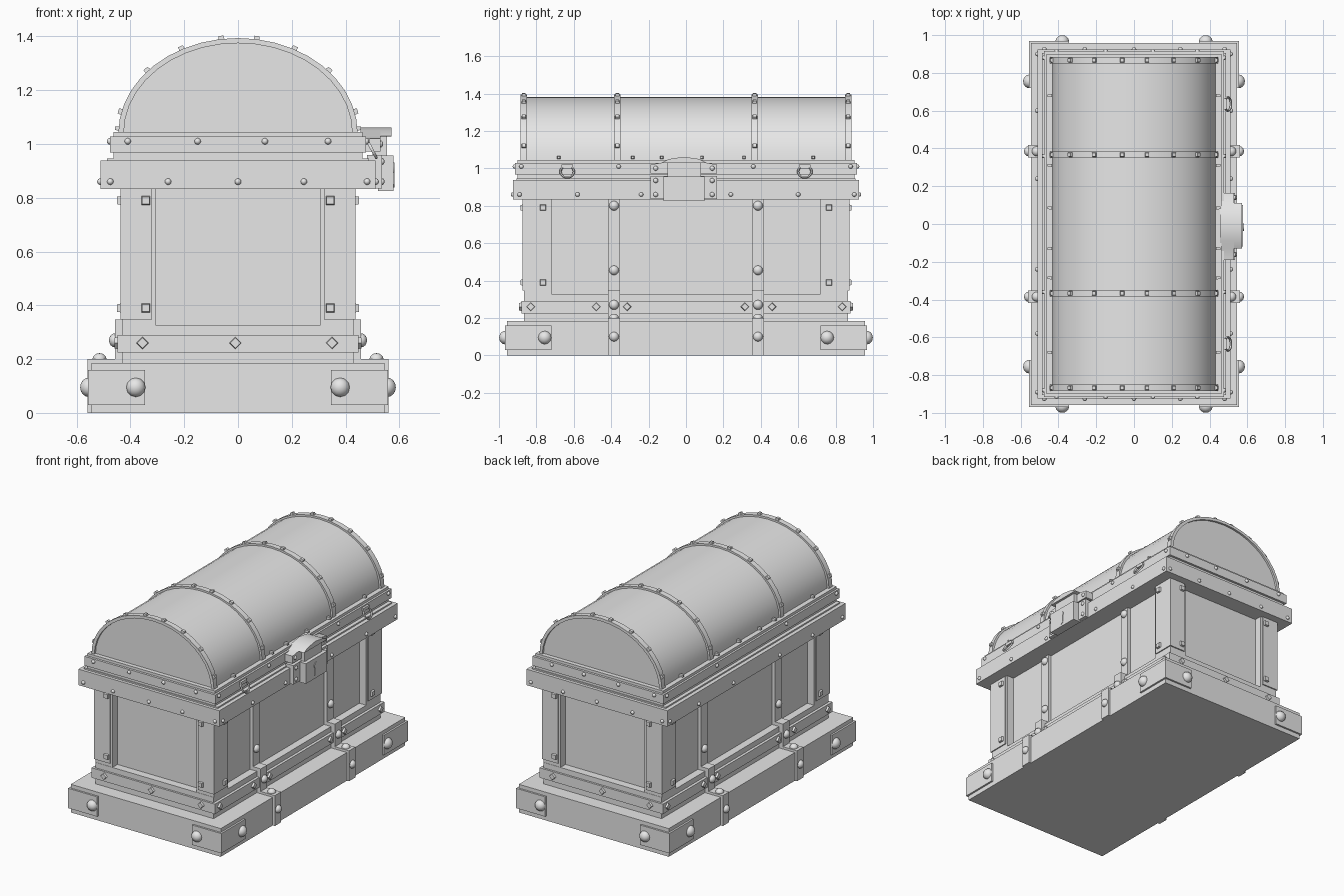
import bpy, bmesh
from math import sin, cos, pi, radians, atan2
from mathutils import Matrix, Vector

cube = bpy.data.objects.get("Cube")
if cube:
    bpy.data.objects.remove(cube)

grey = bpy.data.materials.new("plain grey")
grey.use_nodes = True
grey.diffuse_color = (0.8, 0.8, 0.8, 1)
grey.node_tree.nodes["Principled BSDF"].inputs["Base Color"].default_value = (0.8, 0.8, 0.8, 1)

SIGNS = (-1, 1)
CORNERS = [(sx, sy) for sx in SIGNS for sy in SIGNS]


def finish(name, bm, smooth=False):
    bmesh.ops.recalc_face_normals(bm, faces=bm.faces)
    mesh = bpy.data.meshes.new(name)
    bm.to_mesh(mesh)
    bm.free()
    mesh.materials.append(grey)
    obj = bpy.data.objects.new(name, mesh)
    bpy.context.collection.objects.link(obj)
    if smooth:
        bpy.ops.object.select_all(action='DESELECT')
        obj.select_set(True)
        bpy.context.view_layer.objects.active = obj
        bpy.ops.object.shade_smooth_by_angle(angle=radians(35))
    return obj


def add_box(bm, x0, x1, y0, y1, z0, z1):
    size = Matrix.Diagonal((abs(x1 - x0), abs(y1 - y0), abs(z1 - z0), 1))
    mid = Matrix.Translation(((x0 + x1) / 2, (y0 + y1) / 2, (z0 + z1) / 2))
    bmesh.ops.create_cube(bm, size=1, matrix=mid @ size)


def boxes(name, items):
    bm = bmesh.new()
    for item in items:
        add_box(bm, *item)
    return finish(name, bm)


def slab(name, x, y, z0, z1):
    return boxes(name, [(-x, x, -y, y, z0, z1)])


def facing(pos, normal):
    return Matrix.Translation(pos) @ Vector(normal).to_track_quat('Z', 'Y').to_matrix().to_4x4()


def domes(name, spots, r, height):
    """Round rivet heads, each given as (position, outward normal)."""
    bm = bmesh.new()
    for pos, normal in spots:
        bmesh.ops.create_uvsphere(bm, u_segments=12, v_segments=8, radius=1,
                                  matrix=facing(pos, normal) @ Matrix.Diagonal((r, r, height, 1)))
    return finish(name, bm, True)


def pegs(name, spots, r, height, turn=45):
    """Square tapered studs; turn 0 makes a diamond."""
    bm = bmesh.new()
    for pos, normal in spots:
        bmesh.ops.create_cone(bm, cap_ends=True, segments=4, radius1=r, radius2=r * 0.75, depth=2 * height,
                              matrix=facing(pos, normal) @ Matrix.Rotation(radians(turn), 4, 'Z'))
    return finish(name, bm)


def prism(name, outline, axis, a, b):
    """Extrude a closed 2D outline along x (yz points) or y (xz points)."""
    bm = bmesh.new()
    place = (lambda p, t: (t, p[0], p[1])) if axis == 'x' else (lambda p, t: (p[0], t, p[1]))
    ends = [[bm.verts.new(place(p, t)) for p in outline] for t in (a, b)]
    bm.faces.new(ends[0])
    bm.faces.new(ends[1])
    n = len(outline)
    for i in range(n):
        bm.faces.new((ends[0][i], ends[0][(i + 1) % n], ends[1][(i + 1) % n], ends[1][i]))
    return finish(name, bm, True)


def side_spots(x, ys, z):
    return [((s * x, y, z), (s, 0, 0)) for s in SIGNS for y in ys]


def end_spots(y, xs, z):
    return [((x, s * y, z), (0, s, 0)) for s in SIGNS for x in xs]


# Base slab with corner plates
slab("base", 0.545, 0.957, 0, 0.185)
boxes("base_corner_plates", [(sx * 0.345, sx * 0.557, sy * 0.72, sy * 0.969, 0.03, 0.16) for sx, sy in CORNERS])
domes("base_studs", side_spots(0.555, (-0.755, 0.755), 0.095) + end_spots(0.967, (-0.38, 0.38), 0.095), 0.036, 0.032)

# Body: recessed panels between corner posts
slab("body_core", 0.38, 0.815, 0.1, 0.9)
slab("body_sill", 0.43, 0.867, 0.15, 0.325)
boxes("corner_posts", [(sx * 0.305, sx * 0.43, sy * 0.717, sy * 0.865, 0.3, 0.86) for sx, sy in CORNERS])
boxes("corner_post_plates", [(sx * 0.32, sx * 0.437, sy * 0.73, sy * 0.873, 0.348, 0.86) for sx, sy in CORNERS])
slab("sill_band", 0.448, 0.88, 0.225, 0.29)
post_spots = []
for z in (0.39, 0.79):
    post_spots += side_spots(0.437, (-0.765, 0.765), z) + end_spots(0.873, (-0.343, 0.343), z)
pegs("post_studs", post_spots, 0.026, 0.013)
pegs("sill_diamonds", side_spots(0.448, (-0.83, -0.48, -0.315, 0.315, 0.46, 0.835), 0.26)
     + end_spots(0.88, (-0.355, -0.01, 0.35), 0.26), 0.026, 0.012, 0)

# Iron straps stepping down each long side
strap_ys = (-0.385, 0.385)
steps = []
for s in SIGNS:
    for y in strap_ys:
        a, b = y - 0.033, y + 0.033
        steps += [(s * 0.37, s * 0.402, a, b, 0.3, 0.86), (s * 0.4, s * 0.458, a, b, 0.19, 0.348),
                  (s * 0.42, s * 0.56, a, b, 0.0, 0.2)]
boxes("side_straps", steps)
stud_rows = [(0.402, 0.8), (0.402, 0.455), (0.458, 0.27), (0.56, 0.1)]
spots = [p for x, z in stud_rows for p in side_spots(x, strap_ys, z)]
spots += [((s * 0.515, y, 0.2), (0, 0, 1)) for s in SIGNS for y in strap_ys]
domes("strap_studs", spots, 0.026, 0.022)

# Chest rim and lid rim
slab("chest_rim", 0.512, 0.925, 0.833, 0.938)
slab("chest_rim_top", 0.487, 0.905, 0.93, 0.947)
slab("lid_rim", 0.463, 0.9, 0.945, 1.045)
slab("lid_rim_band", 0.476, 0.915, 0.968, 1.028)
domes("rim_studs", side_spots(0.512, (-0.89, -0.58, -0.24, 0.24, 0.6, 0.9), 0.86)
      + end_spots(0.925, (-0.475, -0.26, 0, 0.245, 0.48), 0.86)
      + side_spots(0.476, (-0.88, -0.36, 0.36, 0.88), 1.01)
      + end_spots(0.915, (-0.41, -0.15, 0.1, 0.335), 1.01), 0.012, 0.012)
pegs("lid_edge_studs", side_spots(0.445, (-0.285, -0.13, 0.085, 0.31, -0.68, 0.68), 1.058), 0.012, 0.012)


# Barrel lid with raised hoops
def arch(a, b, n=20):
    return [(a * cos(pi * i / n), 1.04 + b * sin(pi * i / n)) for i in range(n + 1)]


prism("lid_barrel", arch(0.432, 0.342), 'y', -0.872, 0.872)
hoop_spots = []
for i, y in enumerate((-0.867, -0.367, 0.367, 0.867)):
    inner = arch(0.425, 0.335)
    prism("lid_hoop_%d" % (i + 1), arch(0.445, 0.354) + inner[::-1], 'y', y - 0.018, y + 0.018)
    for deg in (13, 41, 62, 81, 98, 118, 139, 167):
        t = atan2(sin(radians(deg)), cos(radians(deg)))
        hoop_spots.append(((0.445 * cos(t), y, 1.04 + 0.354 * sin(t)), (0.354 * cos(t), 0, 0.445 * sin(t))))
pegs("hoop_studs", hoop_spots, 0.018, 0.012)

# Lock: back plate, box with keyhole, arched hasp
boxes("lock_back_plate", [(0.48, 0.535, -0.19, 0.165, 0.835, 0.96)])
boxes("lock_box", [(0.52, 0.578, -0.12, 0.1, 0.825, 0.957)])
hasp = [(-0.19, 0.972), (-0.19, 1.02), (-0.13, 1.03), (-0.09, 1.05), (-0.01, 1.062),
        (0.07, 1.05), (0.11, 1.03), (0.165, 1.02), (0.165, 0.972)]
prism("hasp_plate", hasp, 'x', 0.455, 0.53)
hood = [(-0.12, 1.028)] + hasp[2:7] + [(0.1, 1.028)]
prism("hasp_hood", hood, 'x', 0.46, 0.571)
boxes("hasp_tongue", [(0.5, 0.555, -0.1, 0.08, 0.95, 1.035)])
keyhole = [(-0.016 + 0.02 * cos(t), 0.91 + 0.022 * sin(t)) for t in [radians(-50 + 28 * k) for k in range(11)]]
prism("keyhole", keyhole + [(-0.034, 0.85), (-0.016, 0.838), (0.002, 0.85)], 'x', 0.574, 0.582)
domes("lock_studs", [((x, y, z), (1, 0, 0)) for y in (-0.162, 0.14)
                     for x, z in ((0.535, 0.86), (0.535, 0.935), (0.53, 1.0))], 0.013, 0.01)

# Pull rings hanging from the lid
for label, y in (("front", -0.635), ("back", 0.635)):
    bpy.ops.mesh.primitive_torus_add(major_radius=0.036, minor_radius=0.006, major_segments=20,
                                     minor_segments=6, location=(0.497, y, 0.982),
                                     rotation=(0, radians(62), 0))
    ring = bpy.context.object
    ring.name = label + "_pull_ring"
    ring.data.materials.append(grey)
    bpy.ops.object.shade_smooth_by_angle(angle=radians(60))
    boxes(label + "_ring_mount", [(0.47, 0.49, y - 0.03, y + 0.03, 1.0, 1.02)])
